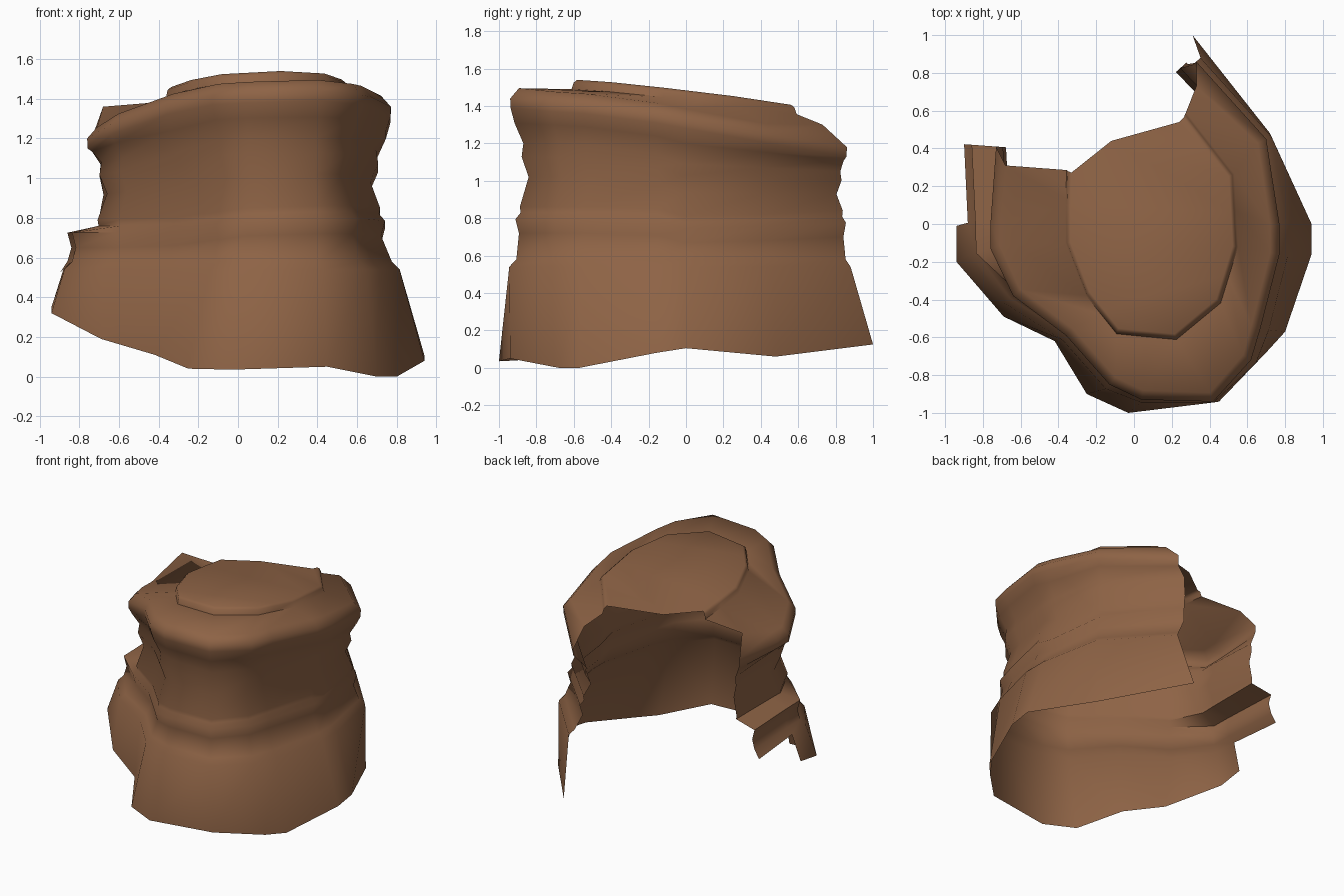
import bpy, bmesh, math
from mathutils import Vector

if "Cube" in bpy.data.objects:
    bpy.data.objects.remove(bpy.data.objects["Cube"])

# Wall columns, left back end round the front to right back end:
# foot x,y,z | rim x,y,z | lower ledge z, upper ledge z, skirt flare
COLUMNS = [
    (-.91, .42, .52, -.73, .41, 1.22, .73, 1.07, .17),
    (-.94, -.01, .35, -.76, 0, 1.20, .73, 1.08, .12),
    (-.94, -.20, .32, -.76, -.13, 1.20, .73, 1.08, .12),
    (-.69, -.49, .19, -.64, -.38, 1.27, .73, 1.10, .06),
    (-.42, -.62, .11, -.36, -.59, 1.37, .74, 1.13, .03),
    (-.25, -.90, .04, -.13, -.85, 1.42, .77, 1.19, .03),
    (-.03, -1.0, .035, .04, -.93, 1.43, .79, 1.20, .015),
    (.45, -.94, .05, .42, -.94, 1.44, .80, 1.20, .005),
    (.70, -.68, 0, .62, -.72, 1.42, .80, 1.20, .03),
    (.80, -.57, 0, .67, -.55, 1.41, .80, 1.19, .045),
    (.94, -.16, .08, .77, -.16, 1.36, .79, 1.14, .045),
    (.94, 0, .105, .77, 0, 1.33, .75, 1.09, .045),
    (.72, .48, .06, .70, .45, 1.25, .76, 1.07, .03),
    (.31, 1.0, .125, .33, .86, 1.18, .78, 1.05, .03),
]
# Raised slab outline, one point per column
SLAB = [(-.35, .28), (-.355, .1), (-.355, -.1), (-.25, -.37), (-.17, -.47),
        (-.09, -.57), (.06, -.585), (.22, -.60), (.45, -.41), (.49, -.28),
        (.54, -.12), (.53, .07), (.52, .26), (.27, .58)]
N = len(COLUMNS)


def slab_z(x, y):
    return 1.462 - .115 * y + .04 * x


def outward(i):
    a, b = COLUMNS[max(i - 1, 0)], COLUMNS[min(i + 1, N - 1)]
    t = Vector((b[3] - a[3], b[4] - a[4])).normalized()
    return Vector((t.y, -t.x))


def column_points(i):
    fx, fy, fz, rx, ry, rz, low, up, w = COLUMNS[i]
    n, rim = outward(i), Vector((rx, ry))
    # the ledge stands well out on the left and is slight elsewhere
    shelf = w - .06 if w > .1 else -.05
    gap = up - low
    # (offset from rim, height) rings through both ledges
    rings = [(w, .52 if i == 0 else .54), (w - .04, .58), (shelf, low - .08),
             (shelf + .02, low - .005), (-.06, low + .03),
             (-.055, low + .06), (-.105, low + gap * .55),
             (-.065, low + gap * .82), (-.075, up),
             (-.025, up * .55 + rz * .45), (-.002, rz - .05), (0, rz)]
    pts = [(fx, fy, fz)]
    for d, z in rings:
        p = rim + n * (d * .5 if i == 0 and d < 0 else d)
        if i == N - 1 and d < -.03:      # folded back end of the right wall
            p += Vector((-.03, .015))
        pts.append((p.x, p.y, z))
    # cap edge
    if i == 0:
        pts.append((-.68, .31, 1.36))
    elif i == N - 1:
        pts.append((.33, .73, 1.30))
    else:
        pts.append((*(rim - n * .05), rz + .055))
    return pts


def add_object(name, bm, mat):
    bmesh.ops.recalc_face_normals(bm, faces=bm.faces)
    me = bpy.data.meshes.new(name)
    bm.to_mesh(me)
    bm.free()
    me.materials.append(mat)
    ob = bpy.data.objects.new(name, me)
    bpy.context.collection.objects.link(ob)
    bpy.ops.object.select_all(action='DESELECT')
    ob.select_set(True)
    bpy.context.view_layer.objects.active = ob
    bpy.ops.object.shade_smooth_by_angle(angle=math.radians(62))
    return ob


rock = bpy.data.materials.new("brown_rock")
rock.diffuse_color = (.27, .125, .06, 1)
rock.use_nodes = True
rock.node_tree.nodes["Principled BSDF"].inputs["Base Color"].default_value = rock.diffuse_color

bm = bmesh.new()

# Cliff wall, cap and slab rim as one swept grid
grid = []
for i, (x, y) in enumerate(SLAB):
    z = slab_z(x, y)
    pts = column_points(i)
    pts += [(x * 1.02, y * 1.02, z - .05), (x, y, z - .015),
            (x * .96 + .004, y * .97, z)]
    grid.append([bm.verts.new(p) for p in pts])

for i in range(N - 1):
    a, b = grid[i], grid[i + 1]
    for k in range(len(a) - 1):
        if i == 0 and k == 0:      # the skirt is broken away at the left back
            continue
        f = bm.faces.new((a[k], b[k], b[k + 1], a[k + 1]))

# Slab top, with its broken back edge
back = [bm.verts.new((x, y, slab_z(x, y) - .01)) for x, y in ((.24, .54), (-.12, .44))]
top = bm.faces.new([c[-1] for c in grid] + back)
bmesh.ops.triangulate(bm, faces=[top])

add_object("rock_cliff", bm, rock)
